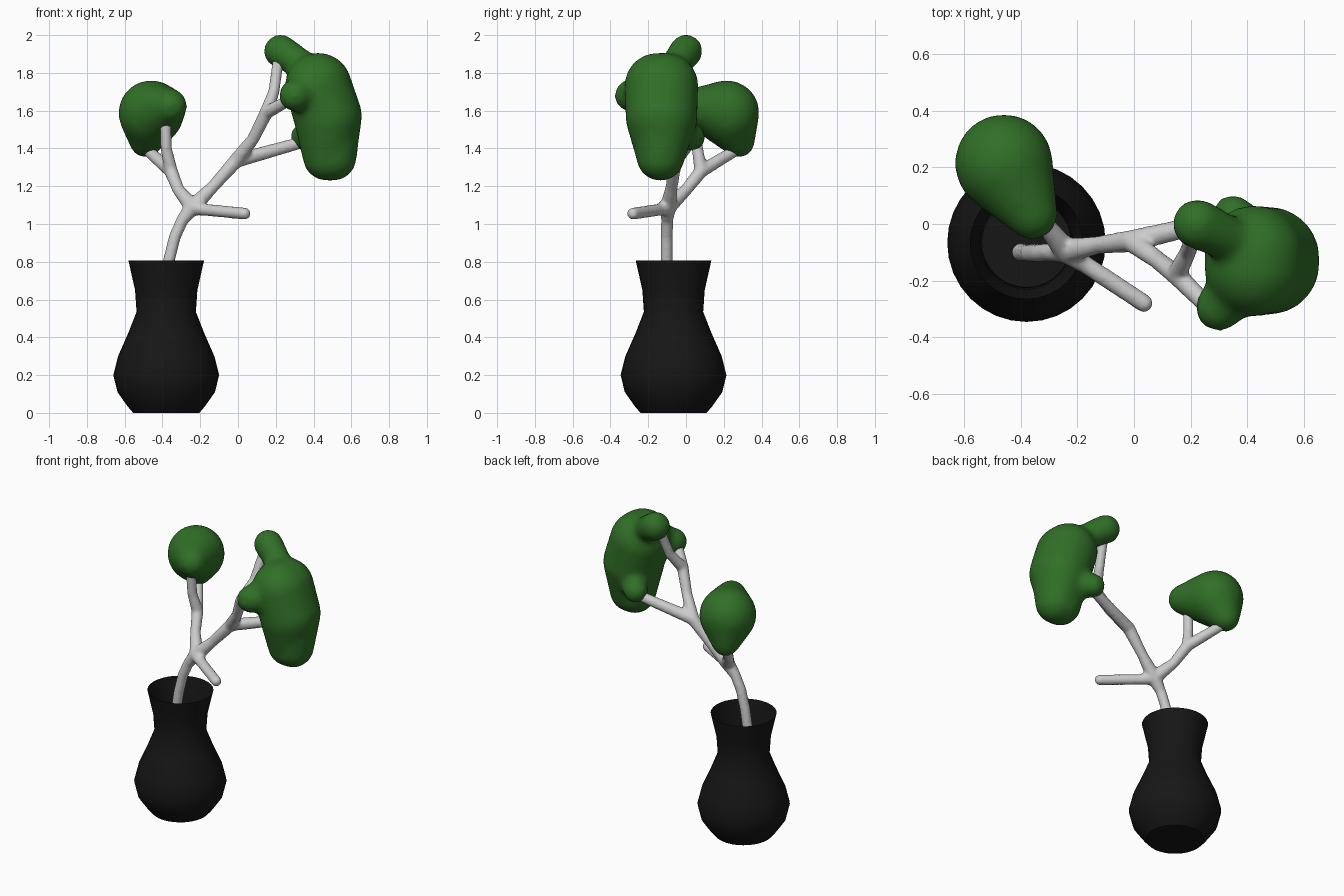
import bpy, bmesh, math
from mathutils import Vector, Matrix

if "Cube" in bpy.data.objects:
    bpy.data.objects.remove(bpy.data.objects["Cube"])


def paint(ob, name, rgb):
    mat = bpy.data.materials.new(name)
    mat.diffuse_color = (*rgb, 1)
    mat.use_nodes = True
    mat.node_tree.nodes["Principled BSDF"].inputs["Base Color"].default_value = mat.diffuse_color
    ob.data.materials.append(mat)


def make_object(name, bm):
    me = bpy.data.meshes.new(name)
    bm.to_mesh(me)
    bm.free()
    ob = bpy.data.objects.new(name, me)
    bpy.context.collection.objects.link(ob)
    return ob


def blended(name, chains, voxel, iterations, subdiv):
    """Sweep balls (x, y, z, radius) along each chain and melt them together."""
    bm = bmesh.new()
    for chain in chains:
        for a, b in zip(chain, chain[1:] or chain):
            pa, pb = Vector(a[:3]), Vector(b[:3])
            steps = max(1, math.ceil((pb - pa).length / (min(a[3], b[3]) / 3)))
            for i in range(steps + 1):
                t = i / steps
                bmesh.ops.create_icosphere(
                    bm, subdivisions=subdiv, radius=a[3] + (b[3] - a[3]) * t,
                    matrix=Matrix.Translation(pa.lerp(pb, t)))
    ob = make_object(name, bm)
    rm = ob.modifiers.new("merge", 'REMESH')
    rm.mode = 'VOXEL'
    rm.voxel_size = voxel
    rm.use_smooth_shade = True
    sm = ob.modifiers.new("soften", 'SMOOTH')
    sm.factor = 0.5
    sm.iterations = iterations
    return ob


# Vase: lathed single-wall profile, open at the top
SIDES = 32
profile = [(0.175, 0.0), (0.205, 0.035), (0.258, 0.11), (0.28, 0.2), (0.255, 0.3),
           (0.2, 0.425), (0.157, 0.535), (0.165, 0.65), (0.2, 0.806)]
bm = bmesh.new()
rings = [[bm.verts.new((-0.38 + r * math.cos(math.tau * i / SIDES),
                        -0.066 + r * math.sin(math.tau * i / SIDES), z))
          for i in range(SIDES)] for r, z in profile]
bm.faces.new(rings[0][::-1])
for lo, hi in zip(rings, rings[1:]):
    for i in range(SIDES):
        j = (i + 1) % SIDES
        f = bm.faces.new((lo[i], lo[j], hi[j], hi[i]))
        f.smooth = True
for e in bm.edges:
    if all(v in rings[0] for v in e.verts):
        e.smooth = False
vase = make_object("vase", bm)
paint(vase, "black_glaze", (0.008, 0.008, 0.008))

# Branches: trunk, cut stub, left fork, right forks
R = 0.033
knot = (-0.24, -0.095, 1.09, 0.045)
left_fork = (-0.355, 0.08, 1.28, 0.037)
right_fork = (-0.01, -0.06, 1.335, 0.04)
upper_fork = (0.15, -0.18, 1.59, 0.037)
blended("branches", [
    [(-0.4, -0.1, 0.1, R), (-0.4, -0.1, 0.6, R), (-0.365, -0.103, 0.81, R),
     (-0.335, -0.103, 0.93, R), (-0.295, -0.1, 1.02, R), knot],
    [knot, (-0.17, -0.145, 1.075, R), (0.035, -0.28, 1.055, R)],
    [knot, (-0.315, 0.0, 1.18, R), left_fork],
    [left_fork, (-0.38, 0.06, 1.4, 0.031), (-0.385, 0.05, 1.58, 0.031)],
    [left_fork, (-0.49, 0.28, 1.4, 0.031)],
    [knot, (-0.13, -0.075, 1.2, R), right_fork],
    [right_fork, (0.33, 0.02, 1.43, R)],
    [right_fork, (0.08, -0.125, 1.45, R), upper_fork],
    [upper_fork, (0.19, -0.1, 1.7, 0.031), (0.215, -0.03, 1.88, 0.031)],
    [upper_fork, (0.28, -0.31, 1.66, 0.031)],
], 0.01, 4, 2)

# Left foliage: main clump tapering to two branch tips
main = (-0.46, 0.215, 1.588, 0.175)
left = blended("left_foliage", [
    [main, (-0.36, 0.035, 1.625, 0.092)],
    [main, (-0.49, 0.28, 1.435, 0.085)],
], 0.018, 10, 3)

# Right foliage: tall curved clump with a knob at each branch tip
right = blended("right_foliage", [
    [(0.425, -0.15, 1.73, 0.178), (0.475, -0.14, 1.57, 0.183),
     (0.47, -0.135, 1.355, 0.128)],
    [(0.425, -0.11, 1.73, 0.178), (0.475, -0.12, 1.57, 0.183),
     (0.502, -0.135, 1.355, 0.128)],
    [(0.225, 0.0, 1.915, 0.09), (0.33, -0.05, 1.85, 0.08)],
    [(0.3, -0.295, 1.68, 0.085), (0.36, -0.23, 1.7, 0.1)],
    [(0.35, 0.03, 1.46, 0.075), (0.42, -0.05, 1.49, 0.09)],
], 0.018, 10, 3)

for ob in (left, right):
    paint(ob, "leaf_green", (0.03, 0.16, 0.02))
